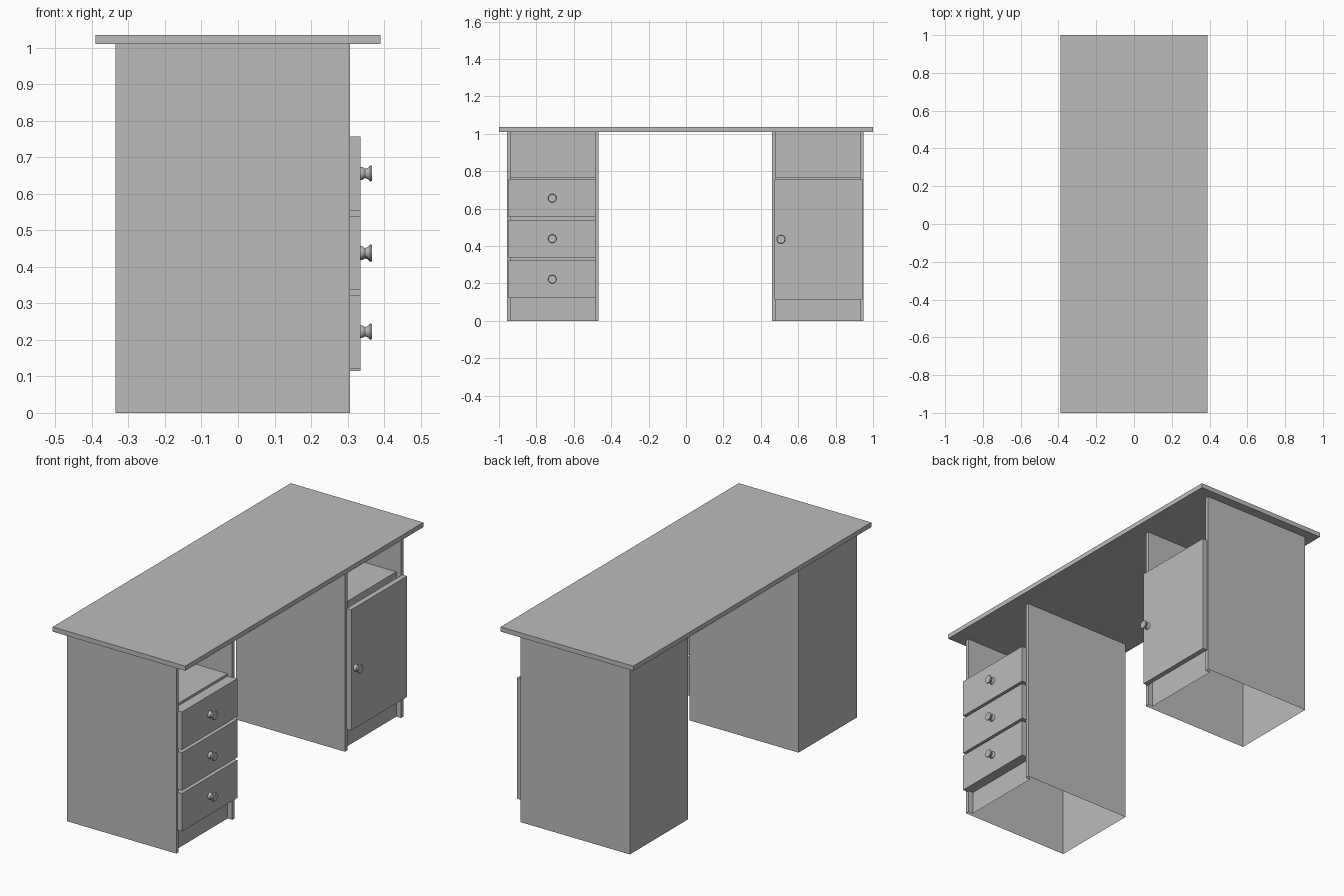
import bpy, bmesh, math
from mathutils import Matrix

cube = bpy.data.objects.get("Cube")
if cube:
    bpy.data.objects.remove(cube, do_unlink=True)

grey = bpy.data.materials.new("plain_grey")
grey.use_nodes = True
grey.diffuse_color = (0.5, 0.5, 0.5, 1)
grey.node_tree.nodes["Principled BSDF"].inputs["Base Color"].default_value = (0.5, 0.5, 0.5, 1)

BACK, FACE, PLINTH, FRONT = -0.335, 0.307, 0.28, 0.335
SHELF, UNDER, TOP, WALL = 0.77, 1.01, 1.035, 0.02


def finish(name, bm):
    mesh = bpy.data.meshes.new(name)
    bm.to_mesh(mesh)
    bm.free()
    mesh.materials.append(grey)
    obj = bpy.data.objects.new(name, mesh)
    bpy.context.collection.objects.link(obj)
    return obj


def box(name, x, y, z):
    bm = bmesh.new()
    bmesh.ops.create_cube(bm, size=1)
    for v in bm.verts:
        v.co = [(r[0] + r[1]) / 2 + c * (r[1] - r[0]) for c, r in zip(v.co, (x, y, z))]
    return finish(name, bm)


def pedestal(name, y0, y1):
    """Carcass open underneath, with a recessed front and an open shelf above."""
    bm = bmesh.new()
    a, b = y0 + WALL, y1 - WALL
    for depth, z0, z1 in ((PLINTH, 0, SHELF), (BACK + WALL, SHELF, UNDER)):
        ring = [(BACK, y0), (FACE, y0), (FACE, a), (depth, a),
                (depth, b), (FACE, b), (FACE, y1), (BACK, y1)]
        low = [bm.verts.new((x, y, z0)) for x, y in ring]
        high = [bm.verts.new((x, y, z1)) for x, y in ring]
        for i in range(len(ring)):
            j = (i + 1) % len(ring)
            bm.faces.new((low[i], low[j], high[j], high[i]))
    # Shelf board
    corners = ((BACK + WALL, a), (PLINTH, a), (PLINTH, b), (BACK + WALL, b))
    bm.faces.new([bm.verts.new((x, y, SHELF)) for x, y in corners])
    bmesh.ops.remove_doubles(bm, verts=bm.verts, dist=0.0001)
    finish(name, bm)


def knob(name, y, z):
    """Turned knob, flared at both ends, pointing along +x."""
    bm = bmesh.new()
    profile = [(0, 0.018), (0.006, 0.018), (0.014, 0.013), (0.022, 0.016),
               (0.028, 0.023), (0.033, 0.021), (0.03, 0)]
    verts = [bm.verts.new((x, r, 0)) for x, r in profile]
    edges = [bm.edges.new(pair) for pair in zip(verts, verts[1:])]
    bmesh.ops.spin(bm, geom=verts + edges, cent=(0, 0, 0), axis=(1, 0, 0),
                   angle=math.tau, steps=14)
    bmesh.ops.remove_doubles(bm, verts=bm.verts, dist=0.0001)
    bmesh.ops.recalc_face_normals(bm, faces=bm.faces)
    bm.transform(Matrix.Translation((FRONT - 0.001, y, z)))
    obj = finish(name, bm)
    bpy.ops.object.select_all(action='DESELECT')
    bpy.context.view_layer.objects.active = obj
    obj.select_set(True)
    bpy.ops.object.shade_smooth_by_angle(angle=math.radians(35))


box("desktop", (-0.39, 0.39), (-1, 1), (UNDER, TOP))
pedestal("drawer_pedestal", -0.957, -0.467)
pedestal("cupboard_pedestal", 0.46, 0.95)

# Three drawers with central knobs
for i, (z0, z1) in enumerate(((0.122, 0.323), (0.338, 0.54), (0.555, 0.757))):
    box(f"drawer_front_{i + 1}", (PLINTH, FRONT), (-0.936, -0.488), (z0, z1))
    box(f"drawer_plate_{i + 1}", (FACE, FRONT), (-0.948, -0.483), (z0, z1))
    knob(f"drawer_knob_{i + 1}", -0.715, (z0 + z1) / 2)

# Cupboard door with its knob near the inner edge
box("cupboard_door", (FACE, FRONT), (0.474, 0.943), (0.115, 0.757))
knob("door_knob", 0.508, 0.436)
